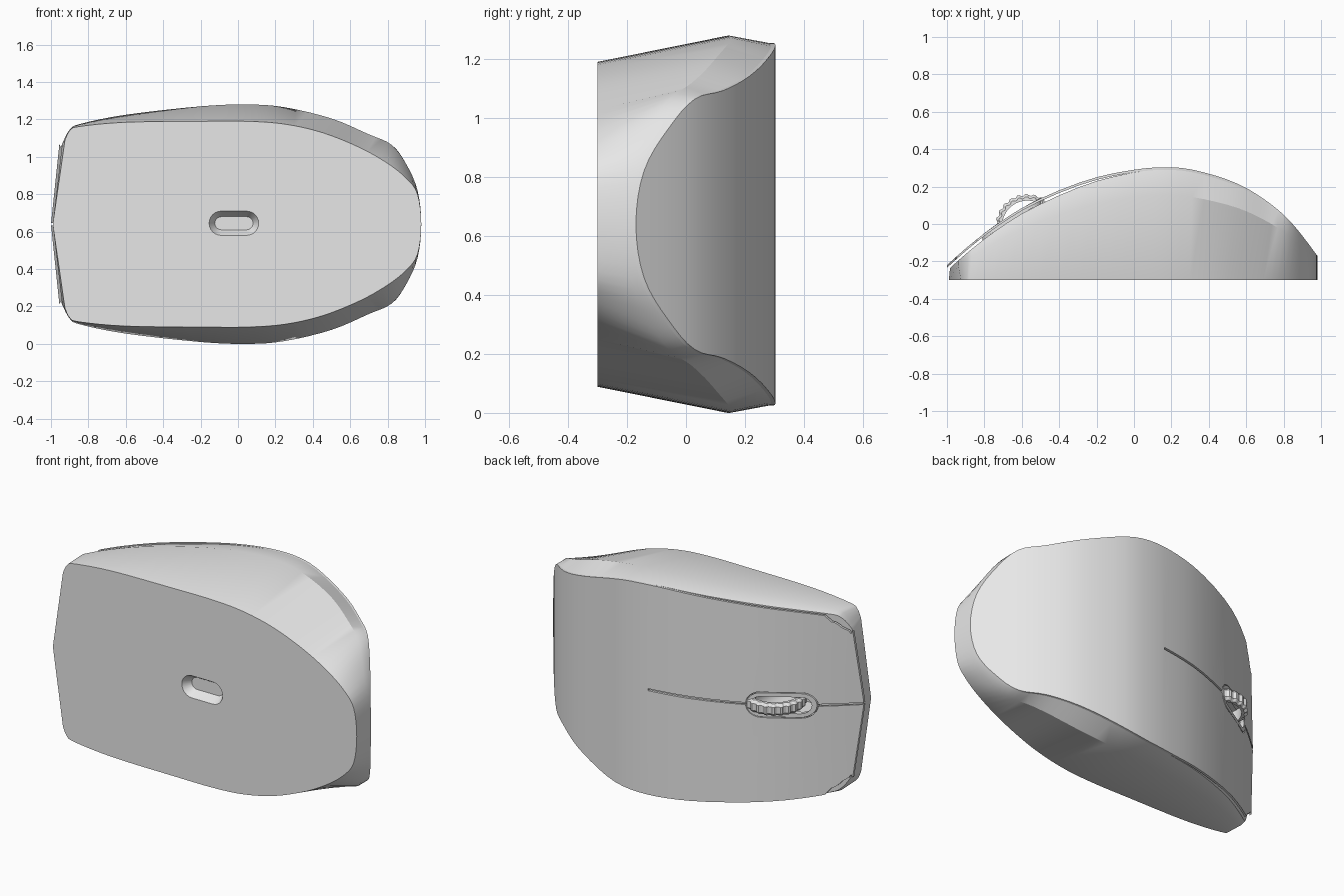
import bpy, bmesh, math

if "Cube" in bpy.data.objects:
    bpy.data.objects.remove(bpy.data.objects["Cube"])

MID_Z = 0.64    # symmetry plane
BASE_Y = -0.3   # flat underside

grey = bpy.data.materials.new("plain_grey")
grey.use_nodes = True
grey.diffuse_color = (0.8, 0.8, 0.8, 1)
grey.node_tree.nodes["Principled BSDF"].inputs["Base Color"].default_value = (0.8, 0.8, 0.8, 1)


def finish(name, bm):
    bmesh.ops.remove_doubles(bm, verts=bm.verts, dist=0.00001)
    bmesh.ops.recalc_face_normals(bm, faces=bm.faces)
    mesh = bpy.data.meshes.new(name)
    bm.to_mesh(mesh)
    bm.free()
    mesh.materials.append(grey)
    obj = bpy.data.objects.new(name, mesh)
    bpy.context.collection.objects.link(obj)
    return obj


def activate(obj):
    bpy.ops.object.select_all(action='DESELECT')
    obj.select_set(True)
    bpy.context.view_layer.objects.active = obj


def cut(obj, cutter):
    cutter.hide_render = True
    mod = obj.modifiers.new("cut", 'BOOLEAN')
    mod.operation = 'DIFFERENCE'
    mod.solver = 'EXACT'
    mod.object = cutter
    activate(obj)
    bpy.ops.object.modifier_apply(modifier=mod.name)


def loft(name, rings, wrap=False):
    """Skin a list of equal closed rings, capped or joined end to end."""
    bm = bmesh.new()
    loops = [[bm.verts.new(p) for p in ring] for ring in rings]
    pairs = list(zip(loops, loops[1:]))
    if wrap:
        pairs.append((loops[-1], loops[0]))
    else:
        bm.faces.new(loops[0])
        bm.faces.new(loops[-1])
    n = len(loops[0])
    for a, b in pairs:
        for i in range(n):
            j = (i + 1) % n
            bm.faces.new((a[i], a[j], b[j], b[i]))
    return finish(name, bm)


def spline(rows, before, after, steps):
    """Catmull-Rom curve through rows of any number of values."""
    pts = [before] + rows + [after]
    out = []
    for a, b, c, d in zip(pts, pts[1:], pts[2:], pts[3:]):
        for k in range(steps):
            t = k / steps
            out.append([q + t / 2 * (r - p + t * (2*p - 5*q + 4*r - s + t * (3*q - p - 3*r + s)))
                        for p, q, r, s in zip(a, b, c, d)])
    return out + [list(rows[-1])]


def stadium(cx, half_len, radius, height, cz=MID_Z, n=12):
    """Rounded slot outline; height is a number or a function of x."""
    ring = []
    for side in (1, -1):
        for k in range(n + 1):
            a = math.pi * (k / n - 0.5)
            x = cx + side * (half_len - radius + radius * math.cos(a))
            y = height(x) if callable(height) else height
            ring.append((x, y, cz + side * radius * math.sin(a)))
    return ring


# Arched back profile: x, y
arch = [(-1, -0.22), (-0.8, -0.05), (-0.6, 0.085), (-0.4, 0.18), (-0.2, 0.25), (0, 0.29),
        (0.15, 0.303), (0.3, 0.293), (0.5, 0.237), (0.65, 0.163), (0.82, 0.03), (0.98, -0.17)]
arch_pts = spline(arch, (-1.2, -0.42), (1.1, -0.35), 6)


def arch_y(x):
    for (x0, y0), (x1, y1) in zip(arch_pts, arch_pts[1:]):
        if x <= x1:
            return y0 + (y1 - y0) * (x - x0) / (x1 - x0)
    return arch_pts[-1][1]


# Half outline: base x, base half width, side x, side half width, upper inset
outline = [(-0.925, 0.45, -0.94, 0.43, 0), (-0.9, 0.5, -0.9, 0.505, 0.01),
           (-0.85, 0.522, -0.84, 0.537, 0.012), (-0.6, 0.545, -0.6, 0.585, 0.02),
           (-0.2, 0.55, -0.2, 0.63, 0.025), (0.05, 0.55, 0.05, 0.64, 0.025),
           (0.25, 0.535, 0.25, 0.625, 0.03), (0.45, 0.49, 0.5, 0.565, 0.045),
           (0.65, 0.41, 0.7, 0.48, 0.025), (0.8, 0.325, 0.82, 0.425, 0),
           (0.9, 0.245, 0.9, 0.32, 0), (0.96, 0.16, 0.96, 0.18, 0), (0.98, 0, 0.98, 0, 0)]
stations = [(-0.99, 0, -0.985, 0, 0)] + spline(outline, outline[0], (0.96, -0.16, 0.96, -0.18, 0), 4)


def solid(name, section):
    """Mirrored solid; section gives the points from lower to upper edge at a station."""
    bm = bmesh.new()
    halves = [[[bm.verts.new((x, y, MID_Z + side * z)) for x, y, z in section(*s)]
               for s in stations] for side in (1, -1)]
    for half in halves:
        for a, b in zip(half, half[1:]):
            for i in range(len(a) - 1):
                bm.faces.new((a[i], b[i], b[i + 1], a[i + 1]))
    left, right = halves
    for level in (0, -1):
        for i in range(len(stations) - 1):
            bm.faces.new((left[i][level], left[i + 1][level], right[i + 1][level], right[i][level]))
    return finish(name, bm)


def body_section(xb, zb, xs, zs, inset):
    gap = 0.014 + 0.016 * min(1, max(0, -2 * xs))
    top = arch_y(xs) - gap
    return [(xb, BASE_Y, zb), (xs, BASE_Y + 0.77 * (top - BASE_Y), zs), (xs, top, zs - inset)]


def shell_section(xb, zb, xs, zs, inset):
    # The front corners of the cover are notched in from the body
    z = zs - inset - (0.03 if -0.935 < xs < -0.86 else 0)
    x = xs - 0.015 if xs < -0.92 else xs
    return [(x, arch_y(x) - 0.014, z), (x, arch_y(x), z)]


body = solid("body", body_section)
shell = solid("top_shell", shell_section)

# Sensor recess in the underside
sensor = loft("sensor_cutter", [stadium(-0.022, 0.1325, 0.065, BASE_Y - 0.05, 0.645),
                                stadium(-0.022, 0.1325, 0.065, BASE_Y, 0.645),
                                stadium(-0.022, 0.1025, 0.035, BASE_Y + 0.05, 0.645)])
cut(body, sensor)

# Wheel slot through the shell and into the body
WHEEL_SLOT = -0.65
slot = loft("slot_cutter", [stadium(WHEEL_SLOT, 0.165, 0.075, y) for y in (-0.2, 0.5)])
cut(body, slot)
cut(shell, slot)

# Seam between the two buttons
seam = loft("seam_cutter", [[(x, y, MID_Z + z) for y, z in
                             ((-0.5, -0.006), (0.5, -0.006), (0.5, 0.006), (-0.5, 0.006))]
                            for x in (-1.1, 0.04)])
cut(shell, seam)
for cutter in (sensor, slot, seam):
    bpy.data.objects.remove(cutter)

# Bezel around the wheel, following the arch
bezel = loft("wheel_bezel", [stadium(WHEEL_SLOT, 0.16 - d, 0.07 - d, lambda x, h=h: arch_y(x) + h)
                             for d, h in ((0, -0.03), (0, 0.001), (0.022, 0.001), (0.022, -0.03))],
             wrap=True)


# Ribbed scroll wheel
def wheel_ring(radius, z, rib):
    n = 96
    return [(-0.57 + (radius - rib * (k // 2 % 2)) * math.cos(2 * math.pi * k / n),
             -0.01 + (radius - rib * (k // 2 % 2)) * math.sin(2 * math.pi * k / n),
             MID_Z + z) for k in range(n)]


wheel = loft("scroll_wheel", [wheel_ring(0.135, -0.035, 0), wheel_ring(0.155, -0.035, 0.008),
                              wheel_ring(0.17, -0.02, 0.008), wheel_ring(0.17, 0.02, 0.008),
                              wheel_ring(0.155, 0.035, 0.008), wheel_ring(0.135, 0.035, 0)], wrap=True)

for obj in (body, shell, bezel, wheel):
    activate(obj)
    bpy.ops.object.shade_smooth_by_angle(angle=math.radians(25))
